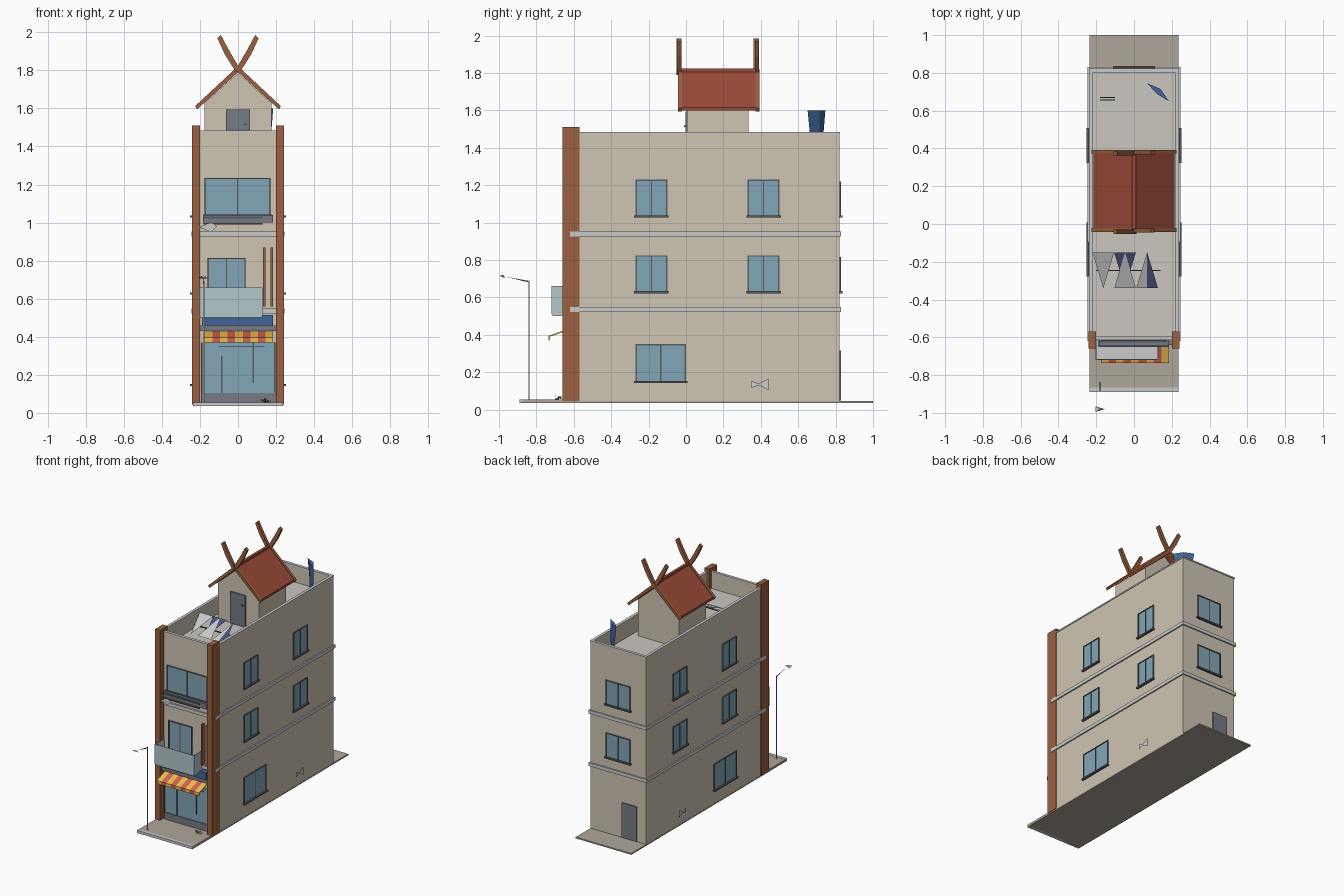
import bpy, math, random
from mathutils import Vector

if "Cube" in bpy.data.objects:
    bpy.data.objects.remove(bpy.data.objects["Cube"])

random.seed(3)


def material(name, r, g, b):
    m = bpy.data.materials.new(name)
    m.diffuse_color = (r, g, b, 1)
    m.use_nodes = True
    m.node_tree.nodes["Principled BSDF"].inputs["Base Color"].default_value = m.diffuse_color
    return m


WALL = material("plaster", 0.62, 0.56, 0.45)
TRIM = material("trim", 0.58, 0.57, 0.56)
DECK = material("roof_deck", 0.60, 0.57, 0.53)
PAVE = material("paving", 0.42, 0.38, 0.32)
WOOD = material("timber", 0.33, 0.12, 0.05)
TILE = material("roof_tile", 0.33, 0.07, 0.04)
GLASS = material("glass", 0.22, 0.38, 0.47)
PALE = material("pale_glass", 0.45, 0.57, 0.60)
DARK = material("dark_metal", 0.10, 0.11, 0.12)
DOOR = material("door_grey", 0.18, 0.20, 0.23)
BLUE = material("blue", 0.05, 0.13, 0.32)
NAVY = material("navy", 0.07, 0.09, 0.20)
RED = material("awning_red", 0.65, 0.12, 0.08)
YELLOW = material("awning_yellow", 0.85, 0.52, 0.08)
GREEN = material("leaf", 0.10, 0.20, 0.06)


def mesh(name, verts, faces, mat):
    me = bpy.data.meshes.new(name)
    me.from_pydata([tuple(v) for v in verts], [], faces)
    me.materials.append(mat)
    ob = bpy.data.objects.new(name, me)
    bpy.context.collection.objects.link(ob)
    return ob


HEX = [(0, 3, 2, 1), (4, 5, 6, 7), (0, 1, 5, 4), (1, 2, 6, 5), (2, 3, 7, 6), (3, 0, 4, 7)]


def box(name, x0, x1, y0, y1, z0, z1, mat):
    x0, x1 = sorted((x0, x1))
    y0, y1 = sorted((y0, y1))
    v = [(x, y, z) for z in (z0, z1) for x, y in ((x0, y0), (x1, y0), (x1, y1), (x0, y1))]
    return mesh(name, v, HEX, mat)


def prism(name, profile, axis, a, b, mat):
    """Extrude a 2D profile: axis 'y' takes (x,z) points, axis 'x' takes (y,z) points."""
    n = len(profile)
    put = (lambda p, t: (p[0], t, p[1])) if axis == 'y' else (lambda p, t: (t, p[0], p[1]))
    v = [put(p, t) for t in (a, b) for p in profile]
    f = [tuple(range(n))[::-1], tuple(range(n, 2 * n))]
    f += [(i, (i + 1) % n, n + (i + 1) % n, n + i) for i in range(n)]
    ob = mesh(name, v, f, mat)
    bpy.context.view_layer.objects.active = ob
    import bmesh
    bm = bmesh.new()
    bm.from_mesh(ob.data)
    bmesh.ops.recalc_face_normals(bm, faces=bm.faces)
    bm.to_mesh(ob.data)
    bm.free()
    return ob


# Outer planes of the building
W, Y0, Y1 = 0.235, -0.61, 0.82


def wall_box(name, wall, u0, u1, d0, d1, z0, z1, mat):
    """Box on a wall; u runs along it, d is distance outward from its plane."""
    if wall in 'LR':
        s = 1 if wall == 'R' else -1
        return box(name, s * (W + d0), s * (W + d1), u0, u1, z0, z1, mat)
    y, s = (Y0, -1) if wall == 'F' else (Y1, 1)
    return box(name, u0, u1, y + s * d0, y + s * d1, z0, z1, mat)


def window(name, wall, u0, u1, z0, z1):
    t, m = 0.007, (u0 + u1) / 2
    wall_box(name + "_glass", wall, u0, u1, -0.005, 0.004, z0, z1, GLASS)
    for part, a, b, c, d in (("left", u0, u0 + t, z0, z1), ("right", u1 - t, u1, z0, z1),
                             ("top", u0, u1, z1 - t, z1), ("mullion", m - 0.003, m + 0.003, z0, z1)):
        wall_box(name + "_frame_" + part, wall, a, b, 0, 0.008, c, d, DARK)
    wall_box(name + "_sill", wall, u0 - 0.007, u1 + 0.007, 0, 0.017, z0 - 0.008, z0 + 0.003, DARK)


# Ground slab with front pavement
box("ground_slab", -0.236, 0.236, -0.88, 1.0, 0.035, 0.045, PAVE)
box("front_pavement", -0.236, 0.236, -0.87, -0.6, 0.04, 0.053, PAVE)
box("kerb", -0.236, 0.236, -0.89, -0.865, 0.035, 0.055, TRIM)

# Building body, roof deck, parapet
box("body", -W, W, Y0, Y1, 0.045, 1.345, WALL)
box("roof_deck", -W + 0.012, W - 0.012, Y0 + 0.012, Y1 - 0.012, 1.34, 1.352, DECK)
for n, d in (("parapet", (0.345 + 1, 1.475, 0.0, 0.014, WALL)), ("coping", (1.475, 1.485, -0.004, 0.018, TRIM))):
    z0, z1, o, i, m = d
    box(n + "_front", -W + o, W - o, Y0 + o, Y0 + i, z0, z1, m)
    box(n + "_back", -W + o, W - o, Y1 - i, Y1 - o, z0, z1, m)
    for s in (-1, 1):
        box(n + "_side", s * (W - o), s * (W - i), Y0 + i, Y1 - i, z0, z1, m)

# Floor bands and corner pillars
for z in (0.523, 0.926):
    box("floor_band", -W - 0.01, W + 0.01, Y0 - 0.01, Y1 + 0.01, z, z + 0.026, TRIM)
for s in (-1, 1):
    box("corner_pillar", s * 0.2, s * 0.241, -0.66, -0.57, 0.045, 1.51, WOOD)

# Side and back windows, wall vents
for wall in 'RL':
    for z in (0.63, 1.035):
        for u in (-0.27, 0.33):
            window("side_window", wall, u, u + 0.17, z, z + 0.195)
    window("ground_window", wall, -0.27, 0.0, 0.15, 0.35)
    x = (W + 0.012) * (1 if wall == 'R' else -1)
    mesh("wall_vent", [(x, 0.35, 0.155), (x, 0.35, 0.115), (x, 0.40, 0.135), (x, 0.38, 0.135),
                       (x, 0.44, 0.165), (x, 0.44, 0.105)], [(0, 1, 2), (3, 4, 5)], TRIM)
for z in (0.63, 1.035):
    window("back_window", 'B', -0.105, 0.105, z, z + 0.185)
wall_box("back_door", 'B', -0.16, -0.035, 0, 0.01, 0.05, 0.315, DOOR)

# Shop front
wall_box("shop_glass", 'F', -0.185, 0.195, 0, 0.008, 0.1, 0.37, GLASS)
wall_box("shop_plinth", 'F', -0.19, 0.195, 0, 0.014, 0.053, 0.105, DOOR)
wall_box("shop_head_rail", 'F', -0.1, 0.14, 0, 0.013, 0.345, 0.352, DARK)
for u, z0, z1 in ((-0.19, 0.05, 0.37), (-0.085, 0.1, 0.3), (0.08, 0.16, 0.37), (0.193, 0.05, 0.37)):
    wall_box("shop_mullion", 'F', u - 0.004, u + 0.004, 0, 0.013, z0, z1, DARK)
wall_box("fascia", 'F', -0.2, 0.2, 0, 0.03, 0.43, 0.46, DOOR)
wall_box("sign_board", 'F', -0.19, 0.185, 0, 0.04, 0.46, 0.515, BLUE)

# Striped awning with scalloped lip
N = 9
for i in range(N):
    a = -0.175 + i * 0.36 / N
    prism("awning_stripe", [(-0.615, 0.437), (-0.735, 0.395), (-0.735, 0.37), (-0.729, 0.37),
                            (-0.728, 0.39), (-0.615, 0.429)], 'x', a, a + 0.36 / N,
          (YELLOW, RED)[i % 2])

# Balcony
box("balcony_floor", -0.2, 0.125, -0.715, -0.61, 0.5, 0.514, TRIM)
box("balcony_glass_front", -0.203, 0.13, -0.72, -0.714, 0.51, 0.66, PALE)
for x in (-0.203, 0.125):
    box("balcony_glass_side", x, x + 0.005, -0.714, -0.61, 0.51, 0.66, PALE)
window("balcony_window", 'F', -0.16, 0.04, 0.56, 0.815)
for x in (0.138, 0.178):
    wall_box("timber_slat", 'F', x - 0.006, x + 0.006, 0, 0.03, 0.56, 0.87, WOOD)

# Top front window with planter rail
window("top_window", 'F', -0.175, 0.17, 1.04, 1.235)
wall_box("planter_ledge", 'F', -0.185, 0.185, 0, 0.035, 1.0, 1.04, DOOR)
for z in (0.99, 1.022):
    wall_box("planter_rail", 'F', -0.18, 0.13, 0.035, 0.042, z, z + 0.009, DARK)
y = Y0 - 0.045
mesh("front_vent", [(-0.205, y, 0.975), (-0.14, y, 1.0), (-0.14, y, 0.95), (-0.11, y, 0.98)],
     [(0, 2, 1), (1, 2, 3)], TRIM)

# Rooftop hut with gabled roof
prism("roof_hut", [(-0.175, 1.35), (0.175, 1.35), (0.175, 1.63), (0, 1.785), (-0.175, 1.63)], 'y', 0.005, 0.335, WALL)
box("hut_door", -0.063, 0.063, -0.004, 0.01, 1.352, 1.595, DOOR)
box("hut_door_handle", 0.03, 0.05, -0.01, 0, 1.51, 1.52, DARK)
for s in (-1, 1):
    prism("roof_slope", [(0, 1.815), (s * 0.215, 1.615), (s * 0.215, 1.598), (0, 1.792)], 'y', -0.035, 0.385, TILE)
    for y in (-0.042, 0.372):
        prism("barge_board", [(0, 1.822), (s * 0.225, 1.612), (s * 0.215, 1.595), (0, 1.79)], 'y', y, y + 0.02, WOOD)
        prism("gable_horn", [(s * -0.014, 1.80), (s * 0.01, 1.79), (s * 0.07, 1.885), (s * 0.108, 1.968),
                             (s * 0.09, 1.985), (s * 0.05, 1.91)], 'y', y - 0.007 + 0.003 * s, y + 0.016 + 0.003 * s, WOOD)
box("ridge_cap", -0.01, 0.01, -0.035, 0.385, 1.803, 1.823, TILE)

# Tilted solar panels, split into grey and navy triangles
lo, hi = (-0.34, 1.37), (-0.15, 1.45)
for i, (a, grey_up) in enumerate(((-0.22, False), (-0.105, True), (0.012, True))):
    b, m = a + 0.115, a + 0.0575
    down = [(a, *hi), (m, *lo), (b, *hi)]
    up = [(a, *lo), (b, *lo), (m, *hi)]
    if i == 0:
        mesh("solar_panel", down, [(0, 1, 2)], TRIM)
    elif i == 1:
        mesh("solar_panel", down, [(0, 1, 2)], NAVY)
        mesh("solar_panel_frame", [(x, y, z + 0.003) for x, y, z in up], [(0, 1, 2)], TRIM)
    else:
        mesh("solar_panel_frame", up, [(0, 1, 2)], TRIM)
        mesh("solar_panel", [(m, lo[0], lo[1] + 0.003), (b, lo[0], lo[1] + 0.003), (m, hi[0], hi[1] + 0.003)],
             [(0, 1, 2)], NAVY)
box("solar_rail", -0.2, 0.14, -0.25, -0.243, 1.392, 1.4, DARK)

# Faceted water tank standing on the deck
top = [(0.07, 0.745, 1.6), (0.12, 0.69, 1.6), (0.185, 0.65, 1.6), (0.14, 0.715, 1.6)]
foot = [(0.11, 0.725, 1.352), (0.125, 0.69, 1.352), (0.165, 0.675, 1.352), (0.14, 0.71, 1.352)]
mesh("water_tank", foot + top, HEX, BLUE)
for y in (0.655, 0.668):
    box("roof_pipe", -0.18, -0.1, y, y + 0.005, 1.352, 1.36, DARK)

# Street lamp
box("lamp_post", -0.184, -0.177, -0.843, -0.836, 0.05, 0.69, TRIM)
mesh("lamp_arm", [(-0.182, -0.84, 0.68), (-0.178, -0.84, 0.68), (-0.18, -0.97, 0.712), (-0.18, -0.84, 0.688)],
     [(0, 2, 1), (0, 3, 2), (1, 2, 3), (0, 1, 3)], DARK)
mesh("lamp_head", [(-0.205, -0.995, 0.715), (-0.205, -0.965, 0.705), (-0.155, -0.98, 0.708), (-0.18, -0.98, 0.722)],
     [(0, 1, 2), (0, 3, 1), (1, 3, 2), (2, 3, 0)], TRIM)

# Small potted plant leaves by the entrance
for i in range(9):
    a = i * math.tau / 9
    c = Vector((0.14, -0.685, 0.05))
    d = Vector((math.cos(a) * 0.045, math.sin(a) * 0.03, random.uniform(-0.02, 0.03)))
    s = Vector((-math.sin(a), math.cos(a), 0)) * 0.007
    mesh("plant_leaf", [c, c + d * 0.5 + s + Vector((0, 0, 0.014)), c + d, c + d * 0.5 - s + Vector((0, 0, 0.014))],
         [(0, 1, 2, 3)], GREEN)
